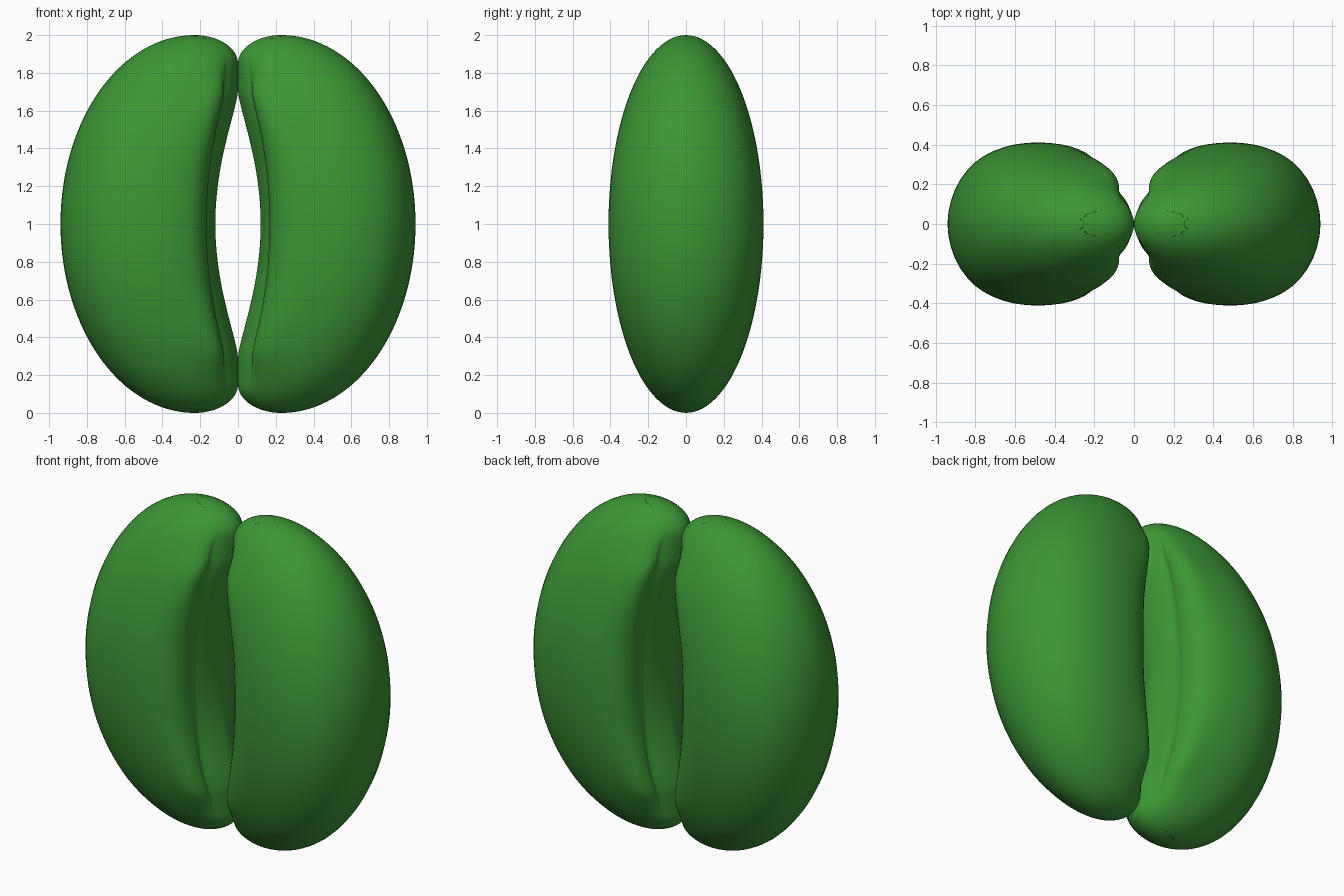
import bpy, bmesh, math
from mathutils import Vector

if "Cube" in bpy.data.objects:
    bpy.data.objects.remove(bpy.data.objects["Cube"])

green = bpy.data.materials.new("leaf green")
green.diffuse_color = (0.046, 0.305, 0.036, 1)
green.use_nodes = True
green.node_tree.nodes["Principled BSDF"].inputs["Base Color"].default_value = green.diffuse_color

RINGS, SUB = 80, 3
# Half cross-section: (share of lip depth, share of body width, share of half thickness)
HALF = [(0, 0, 0), (.18, 0, .14), (.58, 0, .31), (1.04, 0, .44), (1.04, 0, .51), (1, .004, .59),
        (1, .03, .74), (1, .105, .88), (1, .25, .975), (1, .45, 1), (1, .64, .94),
        (1, .82, .76), (1, .95, .43), (1, 1, 0)]


def smooth(a, b, x):
    x = min(1, max(0, (x - a) / (b - a)))
    return x * x * (3 - 2 * x)


def catmull(p0, p1, p2, p3, t):
    return 0.5 * (2 * p1 + (p2 - p0) * t + (2 * p0 - 5 * p1 + 4 * p2 - p3) * t * t
                  + (3 * p1 - p0 - 3 * p2 + p3) * t ** 3)


def section(t):
    """Closed horizontal outline of the cell at height 1 + t."""
    a = abs(t)
    s = math.sqrt(max(0, 1 - t * t))
    outer = 0.23 + 0.71 * s
    inner = 0.12 * max(0, 1 - (a / .7) ** 2) ** 1.3
    if a > .85:
        inner = 0.23 * (1 - math.sqrt(max(0, 1 - ((a - .85) / .15) ** 2)))
    width = outer - inner
    hy = 0.41 * s
    lip = 0.045 + 0.027 * smooth(0, .7, a)
    rnd = smooth(.64, .93, a)          # groove fades to a plain oval at the tips
    ctrl = []
    for i, (d, b, v) in enumerate(HALF):
        if i < 8:
            v *= 1 + .4 * smooth(.2, .7, a) * (1 - i / 8)
        x = d * lip + b * (width - lip)
        ang = math.atan2(v, 1 - 2 * x / width)      # matching point on the oval
        ex = width / 2 * (1 - math.cos(ang))
        ctrl.append(Vector((inner + x + (ex - x) * rnd, hy * (v + (math.sin(ang) - v) * rnd))))
    loop = ctrl + [Vector((p.x, -p.y)) for p in reversed(ctrl[1:-1])]
    m = len(loop)
    return [catmull(loop[i - 1], loop[i], loop[(i + 1) % m], loop[(i + 2) % m], k / SUB)
            for i in range(m) for k in range(SUB)]


def guard_cell(name, side):
    bm = bmesh.new()
    rings = []
    for r in range(1, RINGS):
        t = -math.cos(math.pi * r / RINGS)
        rings.append([bm.verts.new((side * p.x, p.y, 1 + t)) for p in section(t)])
    for lo, hi in zip(rings, rings[1:]):
        for i in range(len(lo)):
            j = (i + 1) % len(lo)
            bm.faces.new((lo[i], lo[j], hi[j], hi[i]))
    for ring, z in ((rings[0], 0), (rings[-1], 2)):
        pole = bm.verts.new((side * 0.23, 0, z))
        for i in range(len(ring)):
            bm.faces.new((ring[i], ring[(i + 1) % len(ring)], pole))
    bmesh.ops.recalc_face_normals(bm, faces=bm.faces)
    for f in bm.faces:
        f.smooth = True
    me = bpy.data.meshes.new(name)
    bm.to_mesh(me)
    bm.free()
    me.materials.append(green)
    bpy.context.collection.objects.link(bpy.data.objects.new(name, me))


# Two mirrored bean-shaped cells around the central pore
guard_cell("left_guard_cell", -1)
guard_cell("right_guard_cell", 1)
